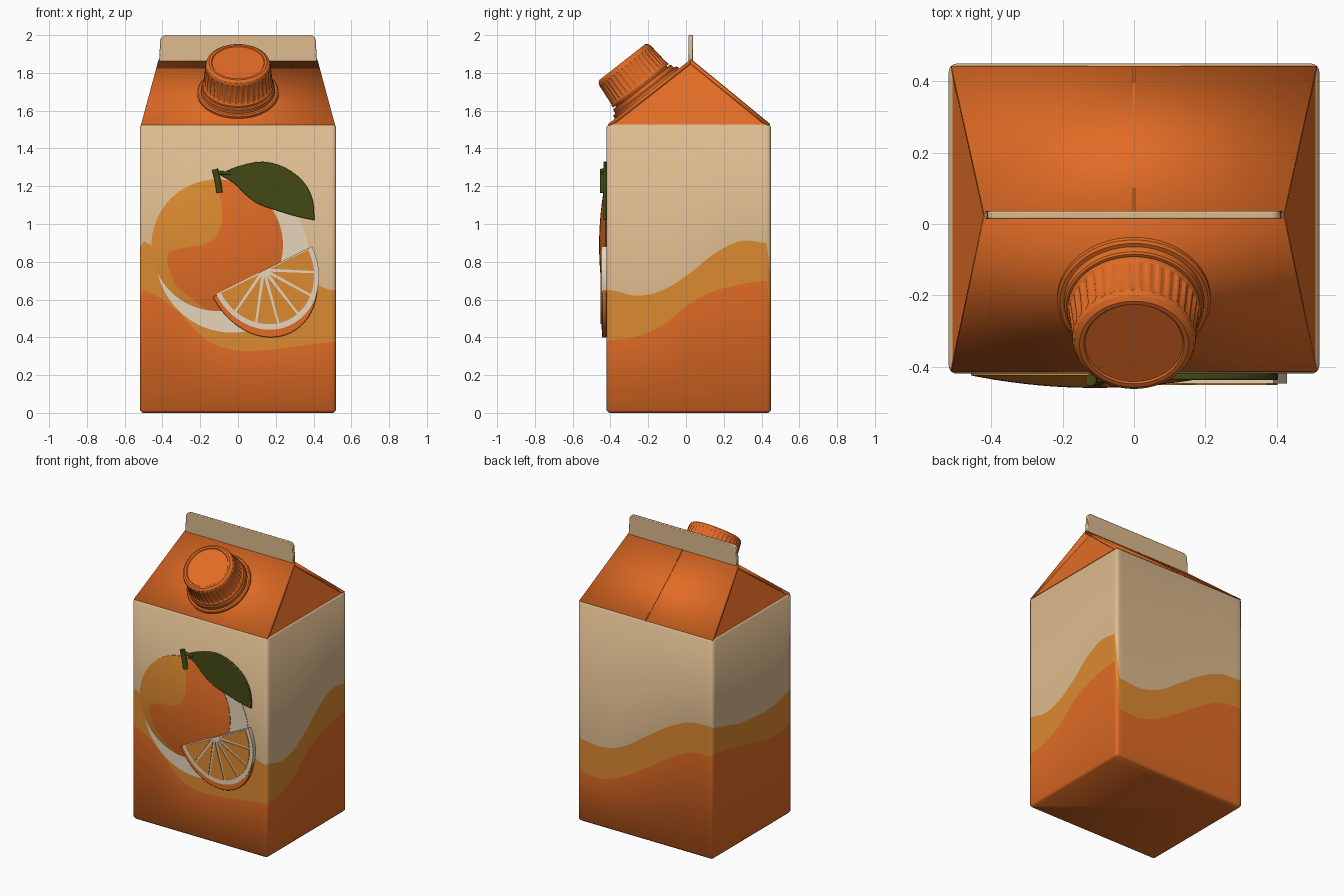
import bpy, bmesh, math

if "Cube" in bpy.data.objects:
    bpy.data.objects.remove(bpy.data.objects["Cube"])

# ---------- colours ----------
def material(name, r, g, b):
    m = bpy.data.materials.new(name)
    lin = [((c / 255 + 0.055) / 1.055) ** 2.4 for c in (r, g, b)]
    m.diffuse_color = (*lin, 1)
    m.use_nodes = True
    m.node_tree.nodes["Principled BSDF"].inputs["Base Color"].default_value = m.diffuse_color
    return m

CREAM = material("cream", 222, 188, 143)
ORANGE = material("orange", 226, 108, 37)
AMBER = material("amber", 220, 138, 48)
GREEN = material("leaf_green", 68, 74, 20)
WHITE = material("pith_white", 232, 214, 188)

FRONT, BACK, HALF = -0.42, 0.45, 0.52
RIDGE_Y, RIDGE_Z, EAVE = 0.025, 1.872, 1.528


# ---------- helpers ----------
def build(name, verts, faces, mats, indices=None, angle=30, bevel=0):
    me = bpy.data.meshes.new(name)
    me.from_pydata(verts, [], faces)
    for m in mats:
        me.materials.append(m)
    if indices:
        for p, i in zip(me.polygons, indices):
            p.material_index = i
    bm = bmesh.new()
    bm.from_mesh(me)
    bmesh.ops.recalc_face_normals(bm, faces=bm.faces)
    bm.to_mesh(me)
    bm.free()
    ob = bpy.data.objects.new(name, me)
    bpy.context.collection.objects.link(ob)
    bpy.ops.object.select_all(action='DESELECT')
    ob.select_set(True)
    bpy.context.view_layer.objects.active = ob
    bpy.ops.object.shade_smooth_by_angle(angle=math.radians(angle))
    if bevel:
        mod = ob.modifiers.new("soft_edge", 'BEVEL')
        mod.width, mod.segments = bevel, 2
    return ob


def plate(name, pts, y, thick, mat, bevel=0):
    """Outline in x, z extruded from y towards the front."""
    n = len(pts)
    verts = [(x, y, z) for x, z in pts] + [(x, y - thick, z) for x, z in pts]
    faces = [list(range(n)), list(range(2 * n - 1, n - 1, -1))]
    faces += [[i, (i + 1) % n, n + (i + 1) % n, n + i] for i in range(n)]
    return build(name, verts, faces, [mat], bevel=bevel)


def spline(vals, t):
    """Smooth curve through evenly spaced values."""
    n = len(vals) - 1
    i = min(int(t * n), n - 1)
    u = t * n - i
    p0, p1, p2, p3 = (vals[min(max(i + k, 0), n)] for k in (-1, 0, 1, 2))
    return p1 + 0.5 * u * (p2 - p0 + u * (2 * p0 - 5 * p1 + 4 * p2 - p3
                                          + u * (3 * (p1 - p2) + p3 - p0)))


def lookup(table, z):
    for (z0, x0), (z1, x1) in zip(table, table[1:]):
        if z <= z1:
            return x0 + (x1 - x0) * max(0, (z - z0) / (z1 - z0))
    return table[-1][1]


# ---------- carton body with wavy colour bands: front, right, back, left ----------
UPPER = [(.91, .76, .62, .55, .60, .70, .65), (.65, .62, .65, .735, .845, .91, .90),
         (.575, .56, .61, .72, .83, .91, .925), (.91, .875, .84, .825, .815, .825, .86)]
LOWER = [(.65, .55, .385, .33, .335, .355, .375), (.385, .405, .465, .575, .645, .68, .70),
         (.345, .34, .40, .50, .61, .70, .72), (.73, .71, .68, .65, .62, .605, .62)]
RAD = 0.022
xi, y0, y1 = HALF - RAD, FRONT + RAD, BACK - RAD
corners = [(-xi, y0), (xi, y0), (xi, y1), (-xi, y1)]
columns = []                       # base x, y, normal angle, lower z, upper z
for k in range(4):
    a, b = corners[k], corners[(k + 1) % 4]
    ang = -math.pi / 2 + k * math.pi / 2
    for i in range(37):
        t = i / 36
        columns.append((a[0] + (b[0] - a[0]) * t, a[1] + (b[1] - a[1]) * t, ang,
                        spline(LOWER[k], t), spline(UPPER[k], t)))
    j = (k + 1) % 4
    for i in range(1, 4):          # rounded corner
        t = i / 4
        columns.append((*b, ang + t * math.pi / 2,
                        LOWER[k][-1] * (1 - t) + LOWER[j][0] * t,
                        UPPER[k][-1] * (1 - t) + UPPER[j][0] * t))
N = len(columns)
verts, faces, idx = [], [], []
for row in range(6):
    inset = 0.014 if row in (0, 5) else 0
    for x, y, ang, lo, up in columns:
        z = (0, 0.014, lo, up, 1.516, 1.53)[row]
        verts.append((x + math.cos(ang) * (RAD - inset), y + math.sin(ang) * (RAD - inset), z))
for row in range(5):
    for i in range(N):
        j = (i + 1) % N
        faces.append([row * N + i, row * N + j, (row + 1) * N + j, (row + 1) * N + i])
        idx.append((1, 1, 2, 0, 0)[row])
faces += [list(range(N)), list(range(5 * N, 6 * N))]
idx += [1, 0]
build("carton_body", verts, faces, [CREAM, ORANGE, AMBER], idx, angle=50)

# ---------- gable roof: two slabs, recessed side folds ----------
for name, s, y in (("roof_front", 1, -0.414), ("roof_back", -1, 0.444)):
    ob = build(name, [(-.513 * s, y, EAVE), (.513 * s, y, EAVE),
                      (.42 * s, RIDGE_Y, RIDGE_Z), (-.42 * s, RIDGE_Y, RIDGE_Z)],
               [[0, 1, 2, 3]], [ORANGE])
    if ob.data.polygons[0].normal.z < 0:
        ob.data.flip_normals()
    mod = ob.modifiers.new("thickness", 'SOLIDIFY')
    mod.thickness, mod.offset = 0.02, -1
for name, s in (("side_fold_right", 1), ("side_fold_left", -1)):
    ob = build(name, [(.51 * s, -.405, EAVE), (.51 * s, .435, EAVE), (.385 * s, RIDGE_Y, 1.86)],
               [[0, 1, 2]], [ORANGE])
    if ob.data.polygons[0].normal.z < 0:
        ob.data.flip_normals()

# seam on the back of the roof
build("roof_seam", [(x, y, z + dz) for dz in (-.005, .003) for x, y, z in
                    ((-.003, .444, EAVE), (.003, .444, EAVE),
                     (.003, RIDGE_Y, RIDGE_Z), (-.003, RIDGE_Y, RIDGE_Z))],
      [[0, 1, 2, 3], [4, 5, 6, 7], [0, 1, 5, 4], [1, 2, 6, 5], [2, 3, 7, 6], [3, 0, 4, 7]], [ORANGE])

# sealed fin with rounded upper corners
fin = [(-.418, 1.855), (.418, 1.855)]
for cx, a0 in ((.382, 0), (-.382, 90)):
    fin += [(cx + .03 * math.cos(math.radians(a0 + d)), 1.97 + .03 * math.sin(math.radians(a0 + d)))
            for d in range(0, 91, 15)]
plate("top_fin", fin, 0.036, 0.022, CREAM, bevel=0.004)

# ---------- screw cap, turned about the roof normal ----------
def lathe(name, profile, ribbed=(), ribs=36):
    segs, n = ribs * 4, len(profile)
    verts, faces = [], []
    for k, (r, h) in enumerate(profile):
        for s in range(segs):
            a = 2 * math.pi * s / segs
            q = r - (0.006 if k in ribbed and s % 4 in (0, 1) else 0)
            verts.append((q * math.cos(a), q * math.sin(a), h))
    for k in range(n - 1):
        for s in range(segs):
            t = (s + 1) % segs
            faces.append([k * segs + s, k * segs + t, (k + 1) * segs + t, (k + 1) * segs + s])
    faces += [list(range(segs)), list(range((n - 1) * segs, n * segs))]
    ob = build(name, verts, faces, [ORANGE])
    ob.location = (0, -0.208, 1.692)
    ob.rotation_euler.x = math.atan2(0.344, 0.44)

lathe("spout_flange", [(.215, -.012), (.215, .010), (.208, .017), (.197, .018), (.195, .038),
                       (.190, .043), (.172, .043), (.172, .06)])
lathe("screw_cap", [(.170, .050), (.187, .050), (.187, .062), (.183, .068), (.183, .074),
                    (.174, .172), (.173, .184), (.167, .200), (.153, .210), (.141, .210),
                    (.137, .205)], ribbed=(4, 5))

# ---------- fruit relief on the front ----------
def arc(cx, cz, ru, rv, tilt, a0, a1, n):
    pts = []
    for i in range(n + 1):
        a = math.radians(a0 + (a1 - a0) * i / n)
        u, v = ru * math.cos(a), rv * math.sin(a)
        pts.append((cx + u * math.cos(tilt) - v * math.sin(tilt),
                    cz + u * math.sin(tilt) + v * math.cos(tilt)))
    return pts

plate("fruit_backing", arc(-.03, .83, .405, .405, 0, 0, 355, 71), FRONT + .002, .005, WHITE)

# domed fruit, rows split where the amber sheen meets the orange
SHEEN = [(.54, -.16), (.60, -.24), (.68, -.335), (.80, -.378), (.865, -.362), (.875, -.25),
         (.89, -.18), (.92, -.12), (1.0, -.085), (1.1, -.085), (1.25, -.13)]
CX, CZ, R, ROWS, NA, NB = -.11, .888, .348, 64, 12, 18
verts, faces, idx = [], [], []
for i in range(ROWS + 1):
    z = CZ - R * math.cos(math.pi * i / ROWS)
    w = R * max(math.sin(math.pi * i / ROWS), .01)
    b = min(max(lookup(SHEEN, z), CX - w * .98), CX + w * .98)
    xs = [CX - w + (b - CX + w) * k / NA for k in range(NA)]
    xs += [b + (CX + w - b) * k / NB for k in range(NB + 1)]
    row = [(x, FRONT - .005 - .035 * max(0, 1 - ((x - CX) ** 2 + (z - CZ) ** 2) / R ** 2), z) for x in xs]
    verts += [(xs[0], FRONT, z)] + row + [(xs[-1], FRONT, z)]
W = NA + NB + 3
for i in range(ROWS):
    for k in range(W - 1):
        faces.append([i * W + k, i * W + k + 1, (i + 1) * W + k + 1, (i + 1) * W + k])
        idx.append(0 if k <= NA else 1)
build("orange_fruit", verts, faces, [AMBER, ORANGE], idx, angle=40)

# half slice: rind, pith and seven segments
TILT, HX, HZ = math.radians(26.5), .138, .755
plate("slice_rind", arc(.122, .742, .285, .355, TILT, 180, 352, 40), FRONT, .025, ORANGE, bevel=.004)
plate("slice_pith", arc(HX, HZ, .283, .322, TILT, 180, 360, 40), FRONT, .028, WHITE)
for s in range(7):
    a0, a1 = 180 + s * 180 / 7, 180 + (s + 1) * 180 / 7
    tip = arc(HX, HZ, .035, .035, TILT, (a0 + a1) / 2, a1, 1)[:1]
    plate(f"slice_segment_{s + 1}", tip + arc(HX, HZ, .258, .292, TILT, a0 + 1.2, a1 - 1.2, 8),
          FRONT, .032, AMBER)

# leaf
TOP = [(-.10, 1.262), (.0, 1.305), (.13, 1.33), (.25, 1.298), (.345, 1.225), (.395, 1.13), (.405, 1.02)]
LOW = [(.405, 1.02), (.31, 1.04), (.21, 1.07), (.11, 1.105), (.04, 1.155), (-.02, 1.215), (-.10, 1.262)]
outline = []
for edge in (TOP, LOW):
    outline += [(spline([p[0] for p in edge], i / 18), spline([p[1] for p in edge], i / 18))
                for i in range(18)]
plate("leaf", outline, FRONT, .018, GREEN, bevel=.004)

# stem and leaf stalk
for name, path, rad in (("stem", [(-.098, 1.165), (-.105, 1.22), (-.122, 1.29)], .017),
                        ("leaf_stalk", [(-.125, 1.268), (-.09, 1.272), (-.04, 1.268)], .009)):
    cu = bpy.data.curves.new(name, 'CURVE')
    cu.dimensions, cu.bevel_depth, cu.bevel_resolution, cu.use_fill_caps = '3D', rad, 3, True
    sp = cu.splines.new('POLY')
    sp.points.add(len(path) - 1)
    for p, (x, z) in zip(sp.points, path):
        p.co = (x, FRONT - .018, z, 1)
    cu.materials.append(GREEN)
    ob = bpy.data.objects.new(name, cu)
    bpy.context.collection.objects.link(ob)
